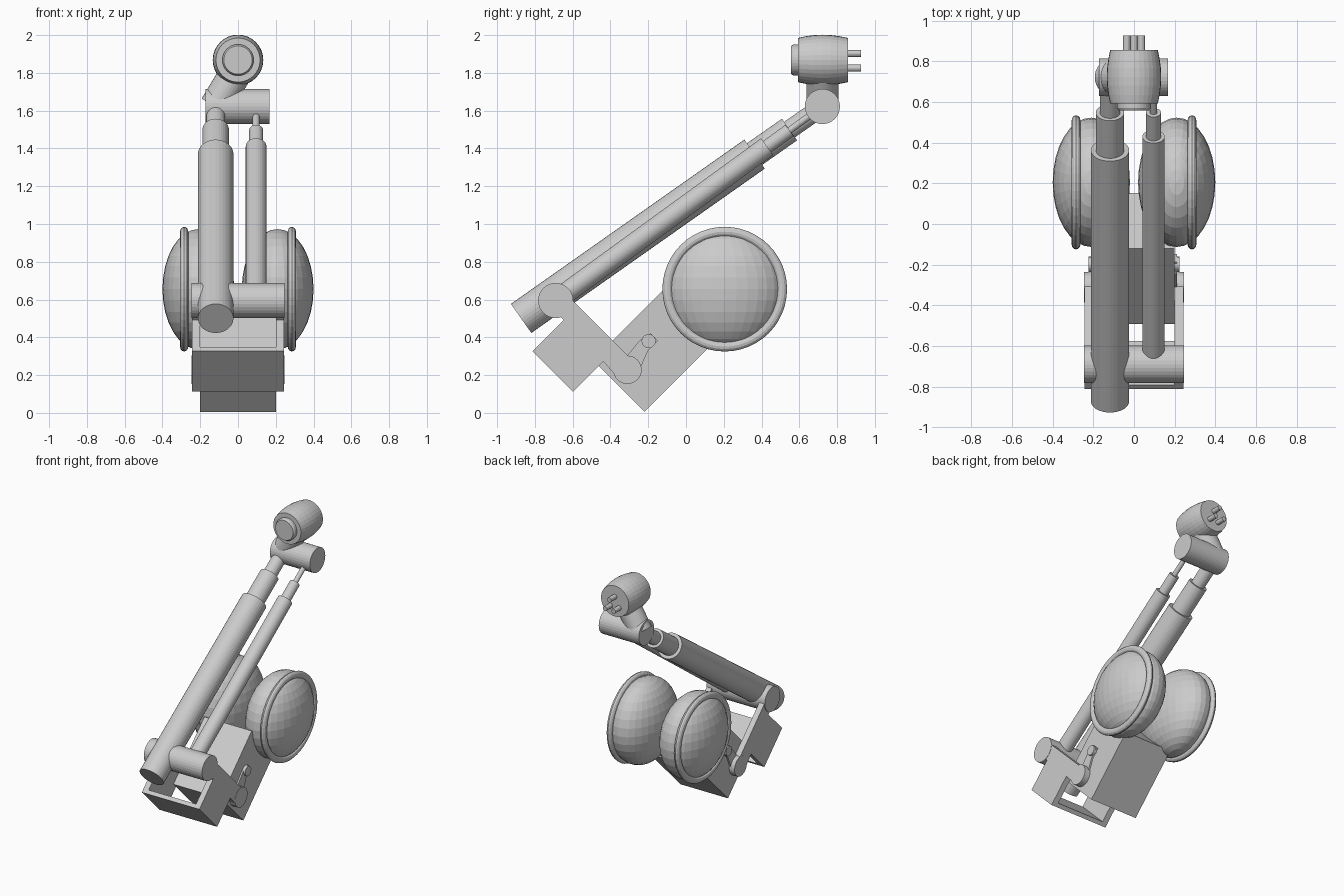
import bpy, bmesh, math
from mathutils import Vector, Matrix

if "Cube" in bpy.data.objects:
    bpy.data.objects.remove(bpy.data.objects["Cube"])

mat = bpy.data.materials.new("plain_grey")
mat.diffuse_color = (0.6, 0.6, 0.6, 1)
mat.use_nodes = True
mat.node_tree.nodes["Principled BSDF"].inputs["Base Color"].default_value = mat.diffuse_color
R2 = math.sqrt(0.5)


def finish(name, bm):
    bmesh.ops.recalc_face_normals(bm, faces=bm.faces[:])
    me = bpy.data.meshes.new(name)
    bm.to_mesh(me)
    bm.free()
    me.materials.append(mat)
    ob = bpy.data.objects.new(name, me)
    bpy.context.collection.objects.link(ob)
    return ob


def rod(name, a, b, r, seg=32):
    a, b = Vector(a), Vector(b)
    d = b - a
    m = Matrix.Translation((a + b) / 2) @ d.to_track_quat('Z', 'Y').to_matrix().to_4x4()
    bm = bmesh.new()
    bmesh.ops.create_cone(bm, cap_ends=True, segments=seg, radius1=r, radius2=r,
                          depth=d.length, matrix=m)
    return finish(name, bm)


def lathe(name, profile, origin, axis, seg=32, closed=False):
    """Spin (radius, offset) points about an axis through origin."""
    q = Vector(axis).to_track_quat('Z', 'Y')
    bm = bmesh.new()
    rings = []
    for r, h in profile:
        rings.append([bm.verts.new(Vector(origin) + q @ Vector(
            (r * math.cos(2 * math.pi * i / seg), r * math.sin(2 * math.pi * i / seg), h)))
            for i in range(seg)])
    pairs = list(zip(rings, rings[1:]))
    if closed:
        pairs.append((rings[-1], rings[0]))
    else:
        bm.faces.new(rings[0])
        bm.faces.new(rings[-1])
    for p, n in pairs:
        for i in range(seg):
            j = (i + 1) % seg
            bm.faces.new((p[i], p[j], n[j], n[i]))
    return finish(name, bm)


def slab(name, pts, x0, x1):
    """Extrude a tilted (u, v) profile along x; u is up-back, v is up-front."""
    bm = bmesh.new()
    vs = [bm.verts.new((x0, (u - v) * R2, (u + v) * R2)) for u, v in pts]
    f = bm.faces.new(vs)
    ext = bmesh.ops.extrude_face_region(bm, geom=[f])
    bmesh.ops.translate(bm, vec=(x1 - x0, 0, 0),
                        verts=[g for g in ext['geom'] if isinstance(g, bmesh.types.BMVert)])
    return finish(name, bm)


# Tilted body block
slab("body", [(-.152, .16), (.375, .16), (.375, .545), (-.152, .545)], -.2, .2)

# Yoke front plate
slab("yoke_front", [(-.343, .502), (-.313, .502), (-.313, .806), (-.343, .806)], -.243, .243)

LOW, UP, TOP = (-.31, .228), (-.69, .595), (.722, 1.622)
for s, side in ((-1, "left"), (1, "right")):
    # Yoke side plates with arms running between the two pivots
    slab("yoke_side_" + side,
         [(-.343, .502), (-.15, .502), (-.117, .502), (-.125, .38), (-.003, .38),
          (-.003, .905), (-.11, .905), (-.11, .806), (-.343, .806)], s * .2, s * .243)
    # Small link from the lower pivot to a pin
    slab("link_" + side, [(-.05, .32), (.09, .375), (.165, .375), (.165, .43), (.10, .445), (-.05, .43)],
         s * .195, s * .212)
    rod("pin_" + side, (s * .15, -.198, .38), (s * .225, -.198, .38), .037, 20)
    # Bulging wheel with its rim ring
    bm = bmesh.new()
    bmesh.ops.create_uvsphere(bm, u_segments=32, v_segments=16, radius=1,
                              matrix=Matrix.Translation((s * .21, .205, .655)) @ Matrix.Diagonal((.19, .318, .318, 1)))
    finish("wheel_" + side, bm)
    ring = [(.304 + .026 * math.cos(k * math.pi / 6), .022 * math.sin(k * math.pi / 6)) for k in range(12)]
    lathe("wheel_rim_" + side, ring, (s * .285, .205, .655), (1, 0, 0), 48, True)

# Pivot barrels
rod("lower_pivot", (-.245, *LOW), (.245, *LOW), .075)
rod("upper_pivot", (-.247, *UP), (.245, *UP), .093)
rod("top_joint", (-.172, *TOP), (.166, *TOP), .093)

# Main telescopic arm
X = -.118
rod("main_tube", (X, -.873, .50), (X, .363, 1.37), .094)
rod("main_tube_middle", (X, .30, 1.326), (X, .548, 1.50), .07)
rod("main_tube_inner", (X, .50, 1.466), (X, .72, 1.62), .05)


# Slim piston running between the pivots
def along(y):
    t = (y - UP[0]) / (TOP[0] - UP[0])
    return (.096, y, UP[1] + t * (TOP[1] - UP[1]))


rod("piston_tube", along(-.66), along(.43), .055)
rod("piston_middle", along(.40), along(.548), .037)
rod("piston_rod", along(.52), along(.72), .018, 16)

# Neck and barrel-shaped head
rod("neck", (-.12, .722, 1.62), (0, .722, 1.82), .085)
H = 1.868
lathe("head", [(.117, .592), (.126, .635), (.132, .68), (.134, .724), (.132, .768), (.126, .812), (.117, .857)],
      (0, 0, H), (0, 1, 0))
lathe("lens", [(.075, .557), (.083, .57), (.083, .62)], (0, 0, H), (0, 1, 0))

# Prongs at the back of the head
for i, (x, dz) in enumerate(((0, .035), (-.036, -.042), (.036, -.042))):
    rod("prong_%d" % i, (x, .84, H + dz), (x, .926, H + dz), .018, 16)
